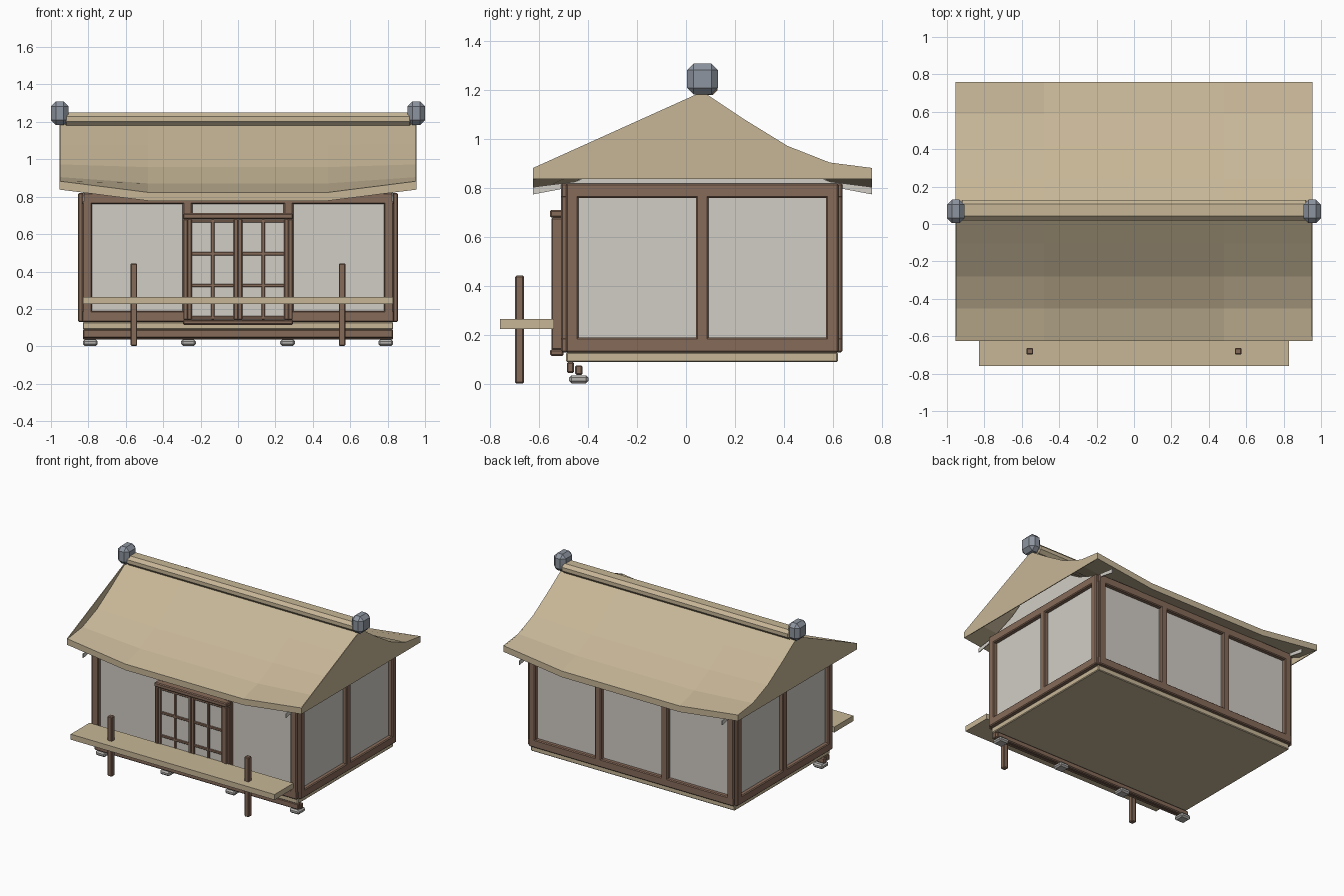
import bpy, bmesh
from mathutils import Vector

if "Cube" in bpy.data.objects:
    bpy.data.objects.remove(bpy.data.objects["Cube"])


def material(name, rgb):
    m = bpy.data.materials.new(name)
    m.use_nodes = True
    m.diffuse_color = (*rgb, 1)
    m.node_tree.nodes["Principled BSDF"].inputs["Base Color"].default_value = (*rgb, 1)
    return m


STRAW = material("straw tan", (0.57, 0.47, 0.31))
WOOD = material("brown wood", (0.24, 0.145, 0.1))
PLASTER = material("pale plaster", (0.64, 0.61, 0.56))
TILE = material("blue grey tile", (0.27, 0.30, 0.35))
STONE = material("light stone", (0.46, 0.45, 0.43))


def finish(name, bm, mat, bevel=0):
    bmesh.ops.recalc_face_normals(bm, faces=bm.faces)
    me = bpy.data.meshes.new(name)
    bm.to_mesh(me)
    bm.free()
    me.materials.append(mat)
    ob = bpy.data.objects.new(name, me)
    bpy.context.collection.objects.link(ob)
    if bevel:
        mod = ob.modifiers.new("bevel", "BEVEL")
        mod.width, mod.segments = bevel, 1
    return ob


def box(name, x, y, z, mat, bevel=0):
    """Box given by its (low, high) limits on each axis."""
    bm = bmesh.new()
    bmesh.ops.create_cube(bm, size=1)
    for v in bm.verts:
        v.co = [lo + (c + 0.5) * (hi - lo) for c, (lo, hi) in zip(v.co, (x, y, z))]
    return finish(name, bm, mat, bevel)


def around(c, w):
    return (c - w / 2, c + w / 2)


def plate(name, x0, x1, points, mat):
    """Flat board with a (y, z) outline, between two x positions."""
    bm = bmesh.new()
    face = bm.faces.new([bm.verts.new((x0, y, z)) for y, z in points])
    out = bmesh.ops.extrude_face_region(bm, geom=[face])["geom"]
    bmesh.ops.translate(bm, vec=(x1 - x0, 0, 0),
                        verts=[g for g in out if isinstance(g, bmesh.types.BMVert)])
    return finish(name, bm, mat)


# Floor and foundation
box("floor_slab", (-0.83, 0.83), (-0.49, 0.62), (0.09, 0.13), STRAW, 0.005)
box("front_sill_beam", (-0.83, 0.83), around(-0.472, 0.03), (0.045, 0.09), WOOD, 0.006)
box("inner_sill_beam", (-0.83, 0.83), around(-0.438, 0.03), (0.037, 0.077), WOOD, 0.006)
for x in (-0.79, -0.265, 0.265, 0.79):
    box("foundation_stone", around(x, 0.08), around(-0.438, 0.08), (0.003, 0.036), STONE, 0.01)

# Plaster walls
WALL_Z = (0.13, 0.82)
box("plaster_walls", (-0.825, 0.825), (-0.48, 0.61), (0.135, 0.81), PLASTER)

# Timber frames of the front and back walls
for side, y in (("front", (-0.51, -0.465)), ("back", (0.595, 0.64))):
    box(side + "_top_rail", (-0.835, 0.835), y, (0.76, 0.82), WOOD, 0.006)
    box(side + "_bottom_rail", (-0.835, 0.835), y, (0.13, 0.19), WOOD, 0.006)
    for x in (-0.807, -0.27, 0.27, 0.807):
        box(side + "_post", around(x, 0.052), y, WALL_Z, WOOD, 0.006)

# Timber frames of the end walls
for side, x in (("left", (0.81, 0.855)), ("right", (-0.855, -0.81))):
    box(side + "_top_rail", x, (-0.49, 0.62), (0.76, 0.82), WOOD, 0.006)
    box(side + "_bottom_rail", x, (-0.49, 0.62), (0.13, 0.19), WOOD, 0.006)
    for y in (-0.465, 0.066, 0.597):
        box(side + "_post", x, around(y, 0.05), WALL_Z, WOOD, 0.006)

# Sliding doors in their projecting frame
box("door_lintel", (-0.295, 0.295), (-0.555, -0.5), (0.68, 0.712), WOOD, 0.006)
box("door_threshold", (-0.295, 0.295), (-0.555, -0.5), (0.115, 0.142), WOOD, 0.006)
for s in (-1, 1):
    box("door_jamb", around(s * 0.28, 0.025), (-0.55, -0.505), (0.14, 0.68), WOOD, 0.005)
    box("door_paper", around(s * 0.133, 0.25), around(-0.53, 0.008), (0.142, 0.68), PLASTER)
    for x in (0.012, 0.258):
        box("door_stile", around(s * x, 0.022), (-0.545, -0.52), (0.142, 0.68), WOOD, 0.003)
    box("door_muntin", around(s * 0.135, 0.018), (-0.543, -0.52), (0.142, 0.68), WOOD, 0.003)
    for z in (0.152, 0.325, 0.495, 0.67):
        box("door_crossbar", around(s * 0.135, 0.25), (-0.542, -0.52), around(z, 0.018), WOOD, 0.003)

# Bench across the front, held by two posts
box("porch_bench", (-0.83, 0.83), (-0.76, -0.54), (0.225, 0.265), STRAW)
for x in (-0.557, 0.557):
    box("porch_post", around(x, 0.036), around(-0.68, 0.036), (0.003, 0.443), WOOD, 0.005)

# Thatched roof: a curved slope whose eaves dip between the corners
MID = 0.0675
SLOPE = [(0, 1.195), (0.173, 1.08), (0.347, 0.973), (0.52, 0.905), (0.692, 0.883)]
END = 0.955
profile = [(-d, z) for d, z in reversed(SLOPE)] + SLOPE[1:]
bm = bmesh.new()
rows = []
for x in (-END, -0.48, 0.48, END):
    dip = 0.06 if abs(x) < 0.9 else 0
    rows.append([bm.verts.new((x, MID + d, z - dip * (d / 0.692) ** 2)) for d, z in profile])
for a, b in zip(rows, rows[1:]):
    for i in range(len(profile) - 1):
        bm.faces.new((a[i], b[i], b[i + 1], a[i + 1]))
out = bmesh.ops.extrude_face_region(bm, geom=bm.faces[:])["geom"]
bmesh.ops.translate(bm, vec=(0, 0, -0.045),
                    verts=[g for g in out if isinstance(g, bmesh.types.BMVert)])
finish("thatched_roof", bm, STRAW)

# Gable boards: curved along the back, straight along the front
gable = [(MID + d, z) for d, z in SLOPE]
gable += [(MID + 0.692, 0.838), (MID - 0.692, 0.838), (MID - 0.692, 0.883)]
infill = [(MID + d, z - 0.078) for d, z in profile]
infill += [(MID + 0.692, 0.775), (MID + 0.56, 0.8), (MID - 0.56, 0.8), (MID - 0.692, 0.775)]
for s in (-1, 1):
    plate("gable_board", s * (END - 0.006), s * END, gable, STRAW)
    plate("gable_infill", s * 0.822, s * 0.828, infill, PLASTER)

# Ridge cap with a tile ornament on each end
box("ridge_cap", (-0.94, 0.94), around(MID + 0.007, 0.11), (1.18, 1.25), STRAW, 0.022)
for s in (-1, 1):
    box("ridge_ornament", around(s * 0.953, 0.094), around(MID, 0.126), (1.183, 1.31), TILE, 0.027)
